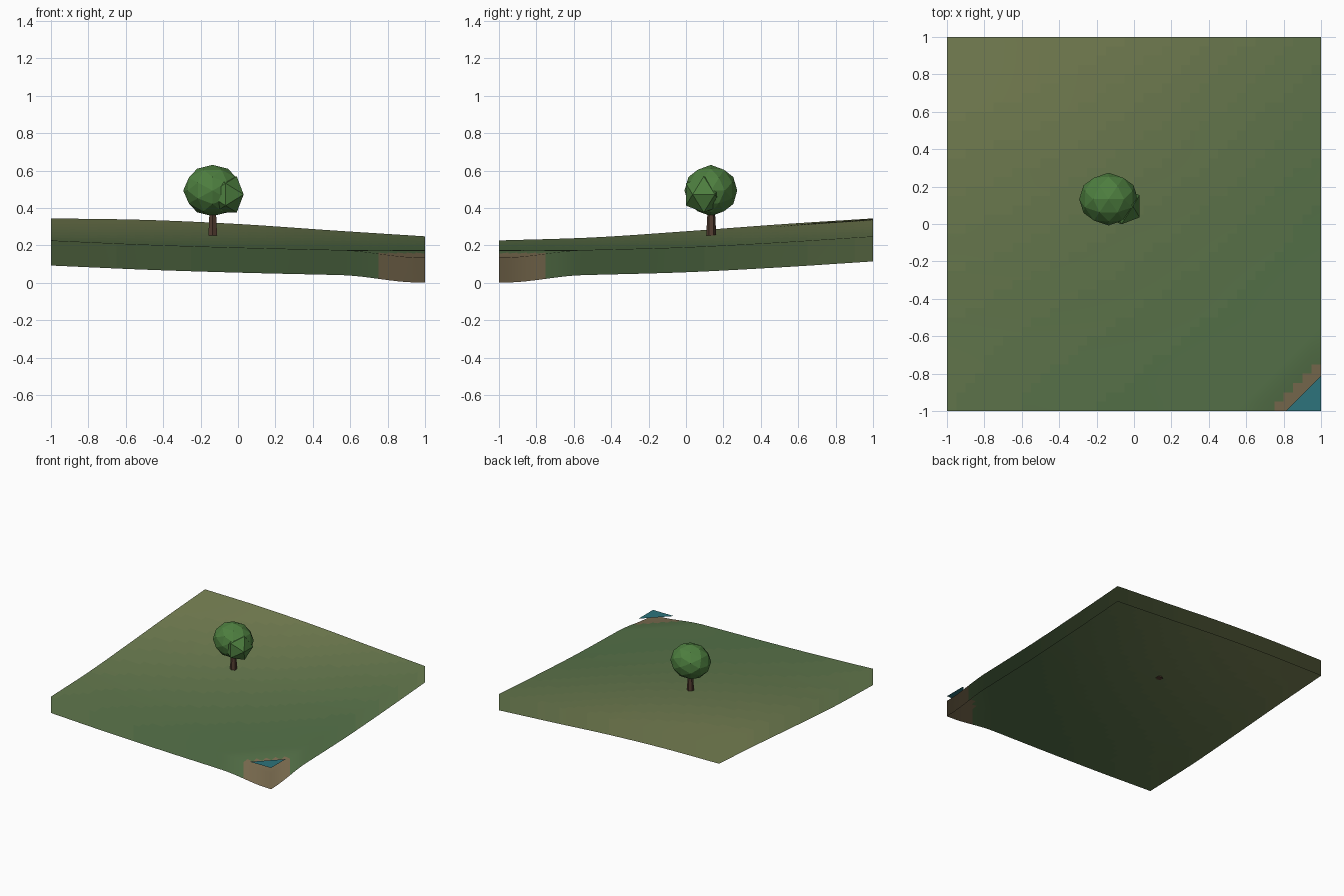
import bpy, bmesh, math
from mathutils import Vector

if "Cube" in bpy.data.objects:
    bpy.data.objects.remove(bpy.data.objects["Cube"])

N = 40            # terrain cells per side
SKIRT = 0.134     # depth of the hanging rim
TREE = Vector((-0.135, 0.135, 0))


def material(name, rgb):
    m = bpy.data.materials.new(name)
    m.diffuse_color = (*rgb, 1)
    m.use_nodes = True
    m.node_tree.nodes["Principled BSDF"].inputs["Base Color"].default_value = m.diffuse_color
    return m


def make_object(name, bm, mats, smooth=False):
    me = bpy.data.meshes.new(name)
    bm.to_mesh(me)
    bm.free()
    for m in mats:
        me.materials.append(m)
    for p in me.polygons:
        p.use_smooth = smooth
    ob = bpy.data.objects.new(name, me)
    bpy.context.collection.objects.link(ob)
    return ob


def curve(p, t):
    """Catmull-Rom through evenly spaced values, t from 0 to 1."""
    p = [2 * p[0] - p[1], *p, 2 * p[-1] - p[-2]]
    n = len(p) - 3
    i = min(int(t * n), n - 1)
    f = t * n - i
    a, b, c, d = p[i:i + 4]
    return 0.5 * (2*b + (c - a)*f + (2*a - 5*b + 4*c - d)*f*f + (3*b - a - 3*c + d)*f**3)


# Height profiles along the four edges
FRONT = [0.226, 0.204, 0.188, 0.176, 0.164]
BACK = [0.344, 0.336, 0.314, 0.280, 0.248]
LEFT = [0.226, 0.242, 0.275, 0.312, 0.344]
RIGHT = [0.164, 0.176, 0.190, 0.216, 0.248]


def height(x, y):
    """Patch blended from the edges, with a pond hollow in the front right corner."""
    u, v = (min(max((k + 1) / 2, 0), 1) for k in (x, y))
    z = (1 - v) * curve(FRONT, u) + v * curve(BACK, u)
    z += (1 - u) * curve(LEFT, v) + u * curve(RIGHT, v)
    z -= (1 - u) * ((1 - v) * FRONT[0] + v * BACK[0]) + u * ((1 - v) * FRONT[-1] + v * BACK[-1])
    t = min(max((x - y - 1.55) / 0.4, 0), 1)
    return z - 0.03 * t * t * (3 - 2 * t)


def ground_normal(x, y):
    e = 0.02
    x, y = max(min(x, 1 - e), e - 1), max(min(y, 1 - e), e - 1)
    return Vector((height(x - e, y) - height(x + e, y),
                   height(x, y - e) - height(x, y + e), 2 * e)).normalized()


# Ground colours: sand, then green blending to olive with height
BANDS = 10
low, high = Vector((0.09, 0.165, 0.065)), Vector((0.19, 0.225, 0.09))
ground_mats = [material("sand", (0.21, 0.16, 0.085))]
ground_mats += [material(f"grass_{i}", low.lerp(high, i / (BANDS - 1))) for i in range(BANDS)]


def band(z):
    if z < 0.158:
        return 0
    return 1 + min(max(int((z - 0.18) / 0.15 * BANDS), 0), BANDS - 1)


# Ground: open-bottomed height field with a skirt around the rim
bm = bmesh.new()
grid = [[bm.verts.new((x, y, height(x, y)))
         for x in (2 * i / N - 1 for i in range(N + 1))]
        for y in (2 * j / N - 1 for j in range(N + 1))]
for j in range(N):
    for i in range(N):
        f = bm.faces.new((grid[j][i], grid[j][i + 1], grid[j + 1][i + 1], grid[j + 1][i]))
        f.material_index = band(f.calc_center_median().z)
rim = (grid[0][:-1] + [r[-1] for r in grid[:-1]]
       + grid[-1][:0:-1] + [r[0] for r in grid[:0:-1]])
lower = [bm.verts.new(v.co - Vector((0, 0, SKIRT))) for v in rim]
for k in range(len(rim)):
    m = (k + 1) % len(rim)
    f = bm.faces.new((rim[k], lower[k], lower[m], rim[m]))
    f.material_index = band((rim[k].co.z + rim[m].co.z) / 2)
ground = make_object("ground", bm, ground_mats, smooth=True)
# the skirt is shaded like the ground above it
ground.data.normals_split_custom_set_from_vertices(
    [ground_normal(v.co.x, v.co.y) for v in ground.data.vertices])

# Pond: a flat triangle in the corner
bm = bmesh.new()
bm.faces.new([bm.verts.new(p) for p in ((0.81, -1, 0.175), (1, -1, 0.175), (1, -0.81, 0.175))])
make_object("pond_water", bm, [material("water", (0.026, 0.175, 0.20))])

# Trunk: tapered six-sided post
bm = bmesh.new()
bmesh.ops.create_cone(bm, cap_ends=True, segments=6, radius1=0.027, radius2=0.019, depth=0.15)
bmesh.ops.translate(bm, verts=bm.verts, vec=TREE + Vector((0, 0, 0.325)))
make_object("trunk", bm, [material("bark", (0.085, 0.045, 0.03))])

# Foliage: faceted balls with an edge facing each axis
leaf = material("leaves", (0.075, 0.21, 0.05))


def leaf_ball(name, center, radii, detail):
    bm = bmesh.new()
    g = (1 + math.sqrt(5)) / 2
    for a in (-1, 1):
        for b in (-g, g):
            for co in ((a, 0, b), (0, b, a), (b, a, 0)):
                bm.verts.new(co)
    bmesh.ops.convex_hull(bm, input=bm.verts)
    if detail:
        bmesh.ops.subdivide_edges(bm, edges=bm.edges, cuts=1, use_grid_fill=True)
    for v in bm.verts:
        n = v.co.normalized()
        v.co = Vector(center) + Vector([n[k] * radii[k] for k in range(3)])
    bmesh.ops.recalc_face_normals(bm, faces=bm.faces)
    make_object(name, bm, [leaf])


leaf_ball("crown", (-0.136, 0.133, 0.493), (0.157, 0.141, 0.137), 1)
leaf_ball("crown_side_tuft", (-0.066, 0.095, 0.472), (0.113, 0.113, 0.113), 0)
